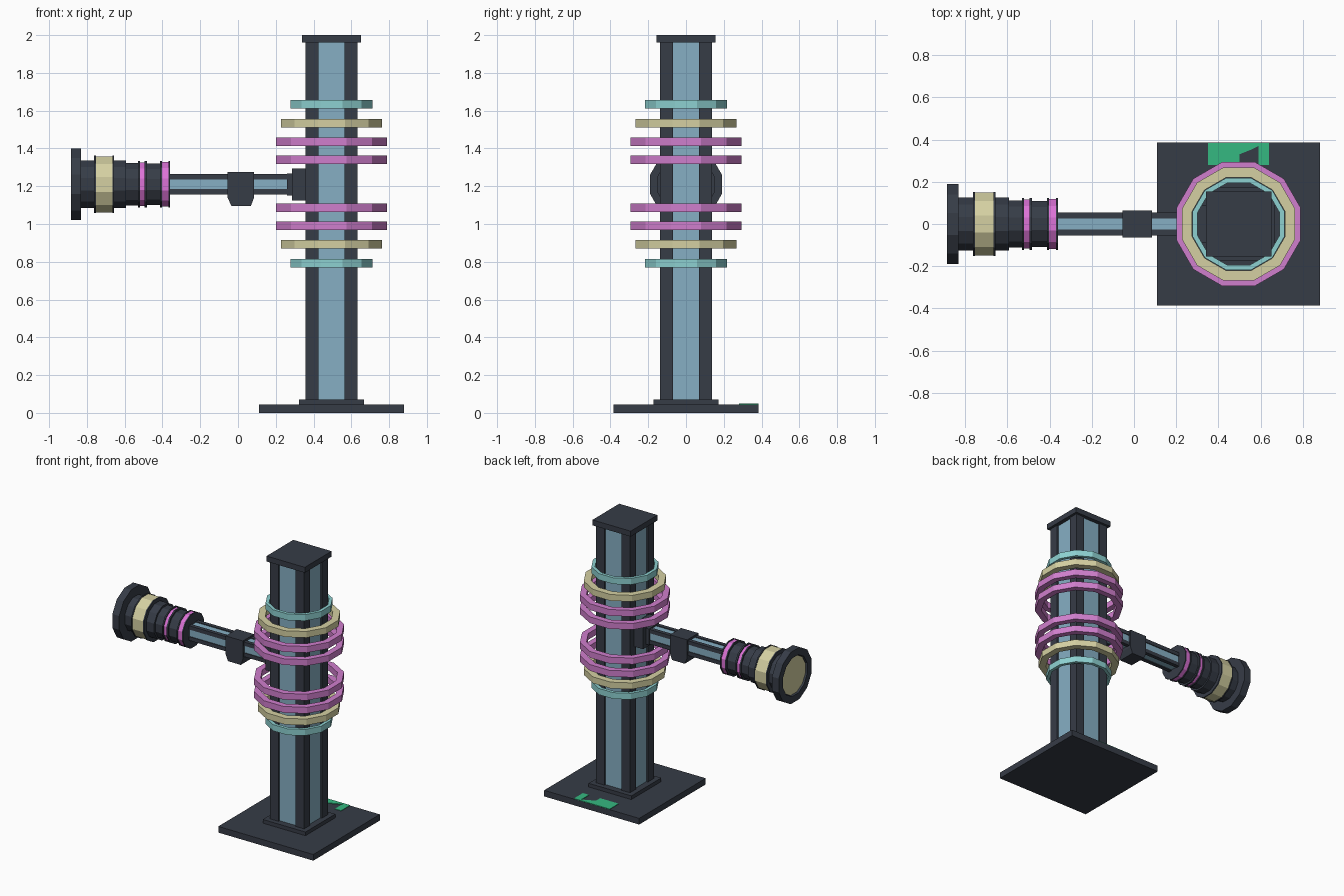
import bpy, bmesh, math

if "Cube" in bpy.data.objects:
    bpy.data.objects.remove(bpy.data.objects["Cube"])

def mat(name, rgb):
    m = bpy.data.materials.new(name)
    m.diffuse_color = (*rgb, 1)
    m.use_nodes = True
    m.node_tree.nodes["Principled BSDF"].inputs["Base Color"].default_value = m.diffuse_color
    return m

DARK = mat("dark_slate", (0.037, 0.045, 0.062))
BLUE = mat("panel_blue", (0.24, 0.43, 0.55))
PINK = mat("ring_pink", (0.63, 0.21, 0.61))
HOT = mat("grip_pink", (0.72, 0.17, 0.68))
CREAM = mat("ring_cream", (0.66, 0.63, 0.36))
TEAL = mat("ring_teal", (0.27, 0.64, 0.64))
GREEN = mat("marker_green", (0.036, 0.48, 0.22))

CX, AZ = 0.495, 1.21          # column centre x, arm height
N = 12                        # sides of every round part

def finish(bm, name, mats):
    bmesh.ops.recalc_face_normals(bm, faces=bm.faces)
    me = bpy.data.meshes.new(name)
    bm.to_mesh(me)
    bm.free()
    for m in mats:
        me.materials.append(m)
    ob = bpy.data.objects.new(name, me)
    bpy.context.collection.objects.link(ob)
    return ob

def add_box(bm, lo, hi, index=0):
    vs = bmesh.ops.create_cube(bm, size=1)["verts"]
    for v in vs:
        v.co = [(a + b) / 2 + c * (b - a) for a, b, c in zip(lo, hi, v.co)]
    for f in {f for v in vs for f in v.link_faces}:
        f.material_index = index

def box(name, lo, hi, m):
    bm = bmesh.new()
    add_box(bm, lo, hi)
    return finish(bm, name, [m])

def prism(name, pts, offset, m):
    """Extrude a closed outline by an offset vector."""
    bm = bmesh.new()
    f = bm.faces.new([bm.verts.new(p) for p in pts])
    ext = bmesh.ops.extrude_face_region(bm, geom=[f])["geom"]
    bmesh.ops.translate(bm, vec=offset, verts=[v for v in ext if isinstance(v, bmesh.types.BMVert)])
    return finish(bm, name, [m])

def lathe(name, profile, mats, axis, closed=False):
    """profile: (position along axis, flat-to-centre radius, material of next strip)."""
    bm = bmesh.new()
    rings = []
    for t, r, _ in profile:
        R = r / math.cos(math.pi / N)
        ring = []
        for i in range(N):
            a = (i + 0.5) * 2 * math.pi / N
            c, s = R * math.cos(a), R * math.sin(a)
            ring.append(bm.verts.new((CX + c, s, t) if axis == "z" else (t, c, AZ + s)))
        rings.append(ring)
    last = len(rings) if closed else len(rings) - 1
    for k in range(last):
        a, b = rings[k], rings[(k + 1) % len(rings)]
        for i in range(N):
            j = (i + 1) % N
            bm.faces.new((a[i], a[j], b[j], b[i])).material_index = profile[k][2]
    if not closed:
        bm.faces.new(rings[0]).material_index = profile[0][2]
        bm.faces.new(rings[-1]).material_index = profile[-1][2]
    return finish(bm, name, mats)

def framed_beam(name, axis, t0, t1, half, slot, depth):
    """Blue core held by four dark corner posts."""
    bm = bmesh.new()
    def put(u0, u1, v0, v1, index):
        if axis == "z":
            add_box(bm, (CX + u0, v0, t0), (CX + u1, v1, t1), index)
        else:
            add_box(bm, (t0, u0, AZ + v0), (t1, u1, AZ + v1), index)
    k = half - depth
    put(-k, k, -k, k, 1)
    for u in ((-half, -slot), (slot, half)):
        for v in ((-half, -slot), (slot, half)):
            put(*u, *v, 0)
    return finish(bm, name, [DARK, BLUE])

# Base, column and cap
def slab(name, h, z0, z1):
    box(name, (CX - h, -h, z0), (CX + h, h, z1), DARK)

slab("base_plate", 0.385, 0, 0.045)
slab("column_foot", 0.173, 0.045, 0.072)
slab("column_cap", 0.155, 1.96, 2.0)
framed_beam("column", "z", 0.07, 1.962, 0.1375, 0.069, 0.012)

# Green notched marker on the base
outline = [(0.35, 0.28), (0.5, 0.28), (0.5, 0.33), (0.55, 0.35), (0.59, 0.37),
           (0.59, 0.28), (0.64, 0.28), (0.64, 0.384), (0.35, 0.384)]
prism("base_marker", [(x, y, 0.044) for x, y in outline], (0, 0, 0.005), GREEN)

# Floating rings, mirrored above and below the arm
for side, label in ((1, "upper"), (-1, "lower")):
    for i, (dz, r_out, r_in, m) in enumerate((
            (0.122, 0.293, 0.25, PINK), (0.218, 0.293, 0.25, PINK),
            (0.316, 0.268, 0.22, CREAM), (0.416, 0.218, 0.195, TEAL))):
        z, h = 1.2175 + side * dz - 0.0095 * (1 - side) / 2 + 0.0, 0.023
        z0, z1 = z - h, z + h
        lathe(f"{label}_ring_{i + 1}",
              [(z0, r_in, 0), (z0, r_out, 0), (z1, r_out, 0), (z1, r_in, 0)], [m], "z", True)

# Arm, joint and column mount
framed_beam("arm", "x", -0.38, 0.37, 0.054, 0.026, 0.006)
joint = [(-0.055, 1.275), (0.085, 1.275), (0.085, 1.14), (0.068, 1.095), (-0.035, 1.095), (-0.055, 1.14)]
prism("arm_joint", [(x, -0.065, z) for x, z in joint], (0, 0.13, 0), DARK)
box("arm_collar", (0.26, -0.058, 1.15), (0.30, 0.058, 1.268), DARK)
box("column_mount", (0.285, -0.09, 1.125), (0.36, 0.09, 1.295), DARK)

# Handle with end disc, bands and recessed end plate
D, C, P = 0, 1, 2
handle = [
    (-0.87, 0.135, D), (-0.885, 0.14, D), (-0.885, 0.19, D), (-0.83, 0.19, D),
    (-0.83, 0.125, D), (-0.762, 0.125, D), (-0.762, 0.152, D), (-0.753, 0.152, D),
    (-0.753, 0.148, C), (-0.665, 0.148, D), (-0.665, 0.152, D), (-0.656, 0.152, D),
    (-0.656, 0.125, D), (-0.592, 0.125, D), (-0.592, 0.112, D), (-0.53, 0.112, D),
    (-0.53, 0.123, D), (-0.52, 0.123, D), (-0.52, 0.115, P), (-0.495, 0.115, D),
    (-0.495, 0.123, D), (-0.483, 0.123, D), (-0.483, 0.11, D), (-0.412, 0.11, D),
    (-0.412, 0.123, D), (-0.403, 0.123, D), (-0.403, 0.118, P), (-0.369, 0.118, D),
    (-0.369, 0.123, D), (-0.36, 0.123, D)]
lathe("handle", handle, [DARK, CREAM, HOT], "x")
lathe("handle_end_plate", [(-0.874, 0.134, 0), (-0.869, 0.134, 0)], [CREAM], "x")
